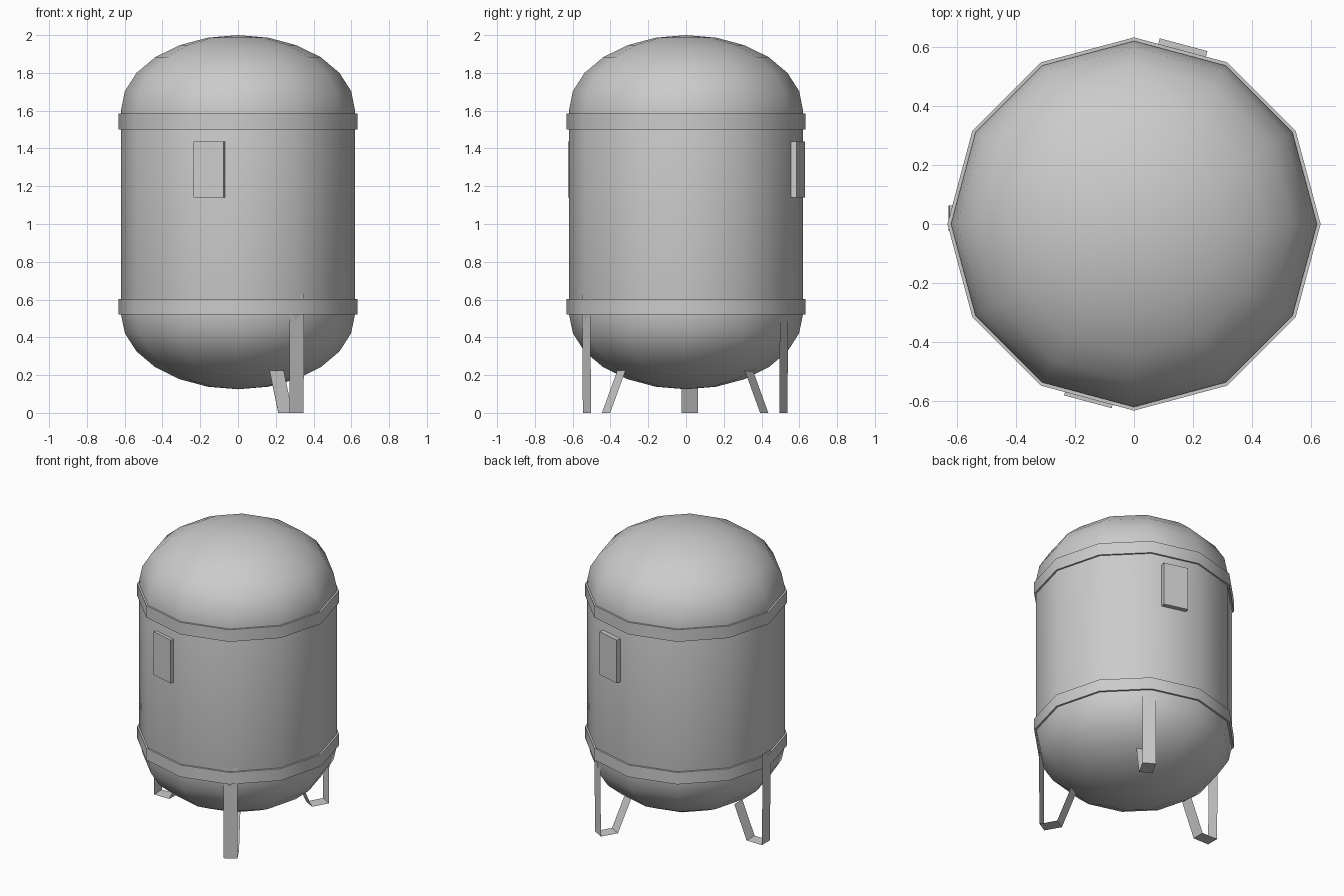
import bpy, bmesh, math
from mathutils import Matrix, Vector

if "Cube" in bpy.data.objects:
    bpy.data.objects.remove(bpy.data.objects["Cube"])

SIDES = 12
R = 0.62

metal = bpy.data.materials.new("grey metal")
metal.diffuse_color = (0.6, 0.6, 0.6, 1)
metal.use_nodes = True
metal.node_tree.nodes["Principled BSDF"].inputs["Base Color"].default_value = metal.diffuse_color


def finish(name, bm, smooth=False):
    me = bpy.data.meshes.new(name)
    bm.to_mesh(me)
    bm.free()
    me.materials.append(metal)
    ob = bpy.data.objects.new(name, me)
    bpy.context.collection.objects.link(ob)
    if smooth:
        bpy.ops.object.select_all(action='DESELECT')
        ob.select_set(True)
        bpy.context.view_layer.objects.active = ob
        bpy.ops.object.shade_smooth_by_angle(angle=math.radians(40))
    return ob


def lathe(name, profile):
    """Spin (radius, z) points around the z axis."""
    bm = bmesh.new()
    verts = [bm.verts.new((r, 0, z)) for r, z in profile]
    edges = [bm.edges.new(p) for p in zip(verts, verts[1:])]
    bmesh.ops.spin(bm, geom=verts + edges, cent=(0, 0, 0), axis=(0, 0, 1),
                   angle=math.tau, steps=SIDES)
    bmesh.ops.remove_doubles(bm, verts=bm.verts, dist=1e-4)
    bmesh.ops.recalc_face_normals(bm, faces=bm.faces)
    return finish(name, bm, True)


# Tank: cylinder wall with an elliptical dome at each end
arc = [(R * math.cos(math.radians(a)), 0.4 * math.sin(math.radians(a)))
       for a in range(0, 91, 15)]
lathe("tank", [(r, 0.525 - h) for r, h in reversed(arc)] +
      [(r, 1.6 + h) for r, h in arc])

# Raised bands
for name, z0, z1 in (("lower_band", 0.52, 0.602), ("upper_band", 1.501, 1.584)):
    lathe(name, [(0.615, z0), (0.632, z0), (0.632, z1), (0.615, z1)])

# Plates on the front and back facets
for name, angle, outer in (("front_plate", -105, 0.622), ("back_plate", 75, 0.63)):
    a = math.radians(angle)
    inner = 0.592
    side = 0.005 if angle < 0 else -0.005
    bm = bmesh.new()
    m = (Matrix.Rotation(a, 4, 'Z') @
         Matrix.Translation(((outer + inner) / 2, side, 1.288)) @
         Matrix.Diagonal((outer - inner, 0.167, 0.297, 1)))
    bmesh.ops.create_cube(bm, size=1, matrix=m)
    finish(name, bm)

# Legs: thin folded straps (upright, foot, inner brace)
for name, angle, shift, dr in (("left_leg", 180, -0.02, 0.014),
                               ("front_leg", -60, 0.006, 0.0),
                               ("back_leg", 60, -0.010, -0.008)):
    a = math.radians(angle)
    out = Vector((math.cos(a), math.sin(a), 0))
    tan = Vector((-math.sin(a), math.cos(a), 0))
    bm = bmesh.new()
    rows = []
    for r, z in ((0.614, 0.626), (0.609, 0.0), (0.492, 0.0), (0.398, 0.225)):
        c = out * (r + dr) + Vector((0, 0, z))
        rows.append([bm.verts.new(c + tan * (shift + s * 0.0435)) for s in (-1, 1)])
    for p, q in zip(rows, rows[1:]):
        bm.faces.new((p[0], q[0], q[1], p[1]))
    finish(name, bm)
